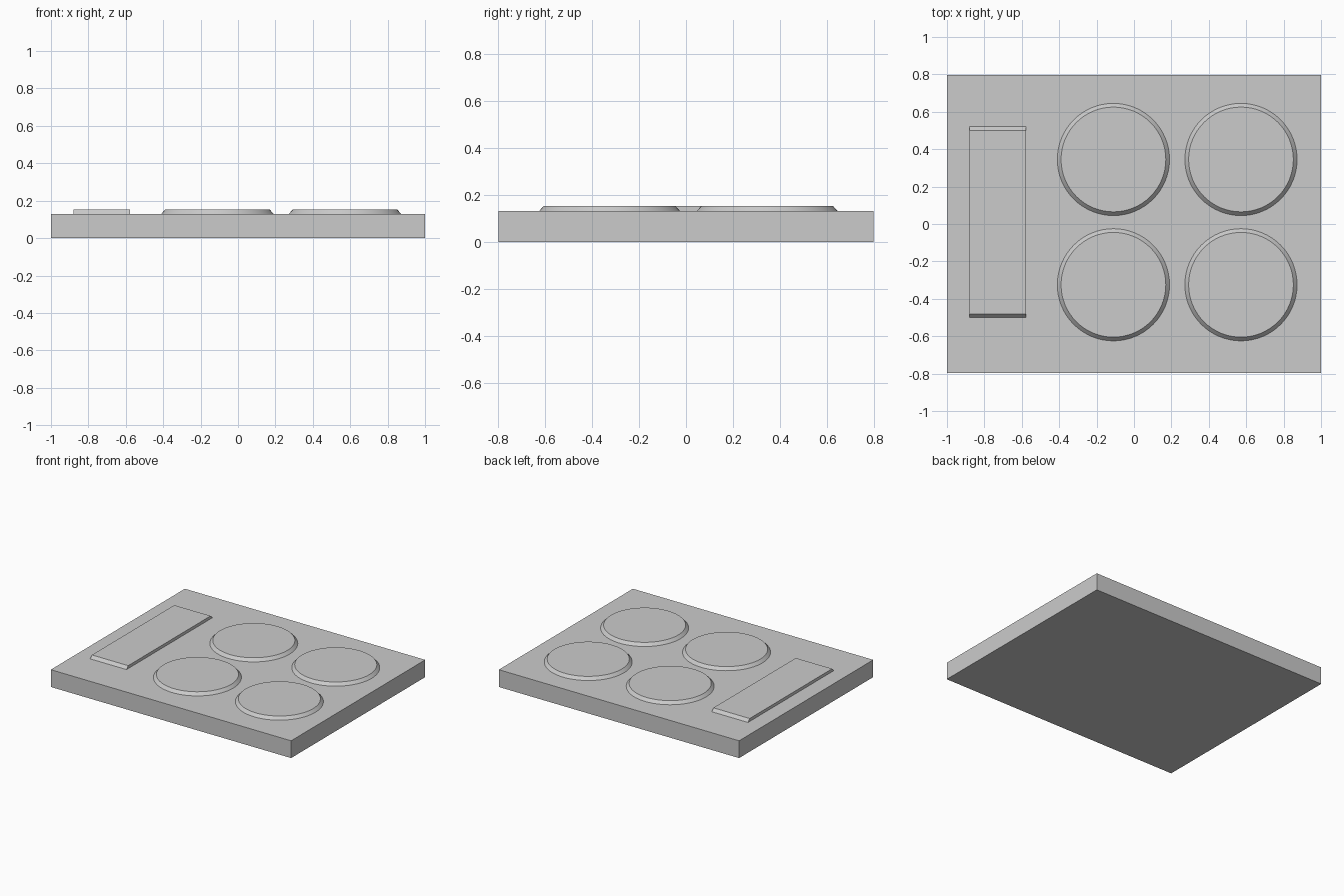
import bpy

if "Cube" in bpy.data.objects:
    bpy.data.objects.remove(bpy.data.objects["Cube"])

BASE_Z, TOP_Z = 0.13, 0.152


def prism(name, x0, x1, profile):
    """Extrude a y-z quad profile along x."""
    n = len(profile)
    verts = [(x, y, z) for x in (x0, x1) for y, z in profile]
    faces = [tuple(reversed(range(n))), tuple(range(n, 2 * n))]
    faces += [(i, (i + 1) % n, n + (i + 1) % n, n + i) for i in range(n)]
    mesh = bpy.data.meshes.new(name)
    mesh.from_pydata(verts, [], faces)
    obj = bpy.data.objects.new(name, mesh)
    bpy.context.collection.objects.link(obj)
    return obj


# Flat rectangular slab
prism("slab", -1, 1, [(-0.797, 0), (0.797, 0), (0.797, BASE_Z), (-0.797, BASE_Z)])

# Raised control strip, sloped only at its front and back ends
prism("control_strip", -0.88, -0.578,
      [(-0.50, BASE_Z), (0.52, BASE_Z), (0.50, TOP_Z), (-0.48, TOP_Z)])

# Four round plates with bevelled rims
for row, y in (("front", -0.325), ("back", 0.345)):
    for side, x in (("left", -0.11), ("right", 0.572)):
        bpy.ops.mesh.primitive_cone_add(
            vertices=64, radius1=0.30, radius2=0.28, depth=TOP_Z - BASE_Z,
            location=(x, y, (BASE_Z + TOP_Z) / 2))
        bpy.context.object.name = f"{row}_{side}_plate"
        bpy.ops.object.shade_smooth_by_angle()
